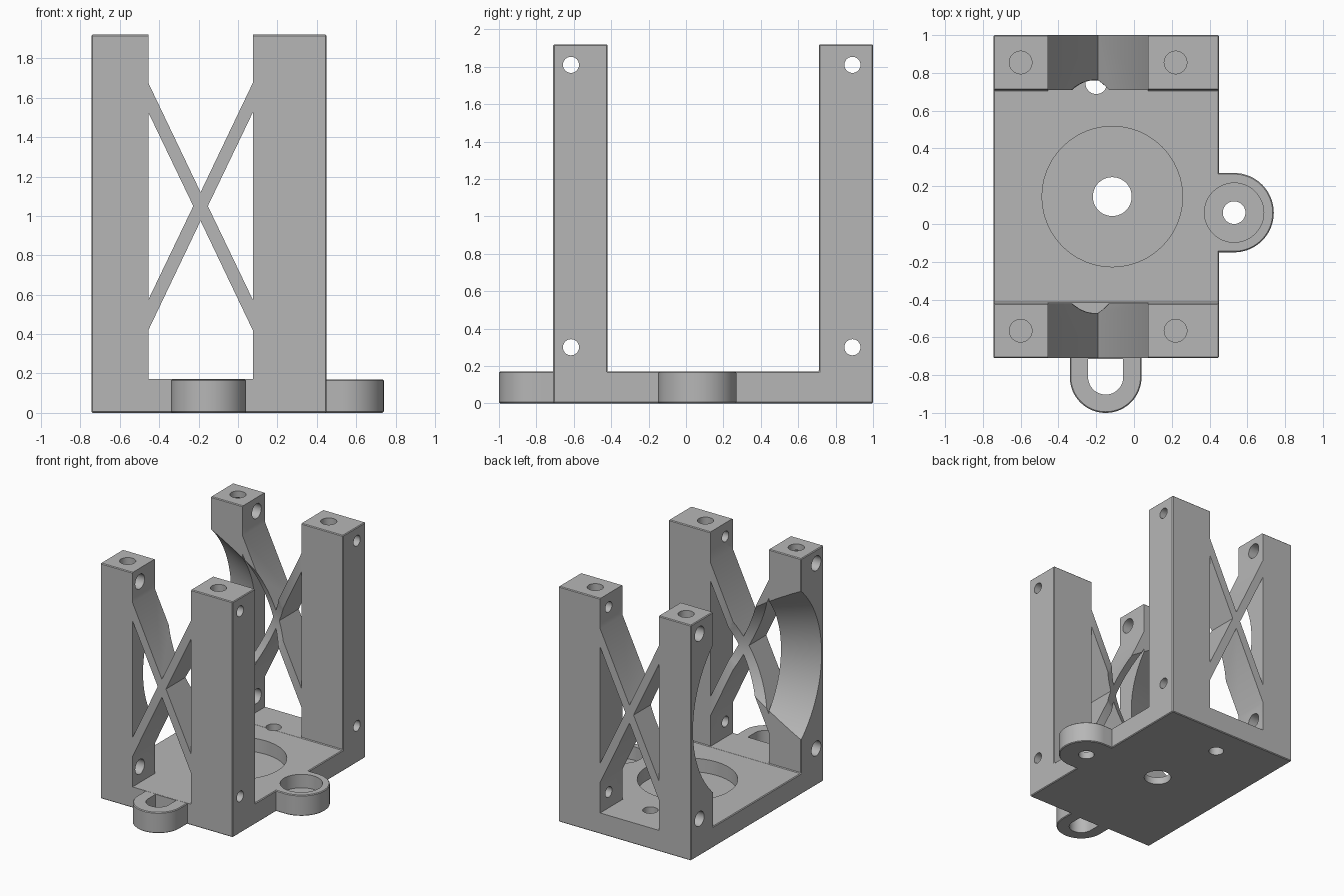
import bpy, math
from mathutils import Vector, Matrix

cube = bpy.data.objects.get("Cube")
if cube:
    bpy.data.objects.remove(cube, do_unlink=True)

grey = bpy.data.materials.new("plain_grey")
grey.use_nodes = True
grey.diffuse_color = (0.47, 0.47, 0.47, 1)
grey.node_tree.nodes["Principled BSDF"].inputs["Base Color"].default_value = grey.diffuse_color

EDGE = 0.006                      # tiny edge chamfer
AXES = {"x": Vector((1, 0, 0)), "y": Vector((0, 1, 0)), "z": Vector((0, 0, 1))}


def prism(name, axis, pts, lo, hi, pts_hi=None):
    """Loft a profile from lo to hi along an axis (pts in the two other axes, in order)."""
    def place(p, h):
        return {"x": (h, *p), "y": (p[0], h, p[1]), "z": (*p, h)}[axis]
    n = len(pts)
    verts = [place(p, lo) for p in pts] + [place(p, hi) for p in (pts_hi or pts)]
    faces = [range(n), range(n, 2 * n)]
    faces += [(i, (i + 1) % n, n + (i + 1) % n, n + i) for i in range(n)]
    mesh = bpy.data.meshes.new(name)
    mesh.from_pydata(verts, [], [tuple(f) for f in faces])
    ob = bpy.data.objects.new(name, mesh)
    bpy.context.collection.objects.link(ob)
    mesh.materials.append(grey)
    bpy.context.view_layer.objects.active = ob
    for o in bpy.context.selected_objects:
        o.select_set(False)
    ob.select_set(True)
    bpy.ops.object.mode_set(mode="EDIT")
    bpy.ops.mesh.select_all(action="SELECT")
    bpy.ops.mesh.normals_make_consistent(inside=False)
    bpy.ops.object.mode_set(mode="OBJECT")
    return ob


def arc(cx, cy, r, start=0, end=360, n=48):
    """Points on an arc; a full turn leaves out the repeated last point."""
    count = n if end - start == 360 else n + 1
    return [(cx + r * math.cos(math.radians(start + (end - start) * i / n)),
             cy + r * math.sin(math.radians(start + (end - start) * i / n)))
            for i in range(count)]


def apply(ob, mod):
    bpy.context.view_layer.objects.active = ob
    bpy.ops.object.modifier_apply(modifier=mod.name)


def chamfer(ob):
    mod = ob.modifiers.new("chamfer", "BEVEL")
    mod.width, mod.segments = EDGE, 1
    mod.limit_method, mod.angle_limit = "ANGLE", math.radians(40)
    apply(ob, mod)


def combine(ob, tool, how="DIFFERENCE"):
    mod = ob.modifiers.new("combine", "BOOLEAN")
    mod.operation, mod.solver, mod.object = how, "EXACT", tool
    apply(ob, mod)
    bpy.data.objects.remove(tool, do_unlink=True)


def drill(ob, axis, u, v, r, lo, hi):
    combine(ob, prism("drill", axis, arc(u, v, r), lo, hi))


# U-shaped body: base plate with a wall at the front and the back
X0, X1, Y0, Y1, FLOOR, TOP = -0.745, 0.45, -0.71, 1.0, 0.17, 1.92
IN0, IN1 = -0.42, 0.71
MID_Y, MID_Z = (IN0 + IN1) / 2, 1.05
body = prism("bracket", "x", [(Y0, 0), (Y1, 0), (Y1, TOP), (IN1, TOP), (IN1, FLOOR),
                              (IN0, FLOOR), (IN0, TOP), (Y0, TOP)], X0, X1)
chamfer(body)

# Windows through both walls, leaving four posts and the crossed braces
L, R = -0.455, 0.075
C = (L + R) / 2
APEX = 0.037
windows = [
    [(L, FLOOR + 0.001), (R, FLOOR + 0.001), (R, 0.42), (C, 0.975), (L, 0.42)],
    [(L, 1.675), (C, 1.12), (R, 1.675), (R, 2.1), (L, 2.1)],
    [(L, 0.575), (C - APEX, MID_Z), (L, 1.525)],
    [(R, 0.575), (C + APEX, MID_Z), (R, 1.525)],
]
for w in windows:
    combine(body, prism("window", "y", w, Y0 - 0.1, Y1 + 0.1))

# Conical opening that narrows inward from the -x side
combine(body, prism("cone", "x", arc(MID_Y, MID_Z, 0.85, n=96), -0.80, 0.1,
                    arc(MID_Y, MID_Z, 0.51, n=96)))

# Side ear with a round end, and front ear with a slot
SX, SY, SR = 0.53, 0.06, 0.21
side_ear = prism("side_ear", "z", arc(SX, SY, SR, -90, 90) +
                 [(0.3, SY + SR), (0.3, SY - SR)], 0, FLOOR)
FX, FY, FR = -0.15, -0.81, 0.19
front_ear = prism("front_ear", "z", arc(FX, FY, FR, 180, 360) +
                  [(FX + FR, -0.6), (FX - FR, -0.6)], 0, FLOOR)
for ear in (side_ear, front_ear):
    chamfer(ear)
    combine(body, ear, "UNION")
combine(body, prism("slot", "z", arc(FX, FY, 0.093, 180, 360) +
                    [(FX + 0.093, Y0 - 0.005), (FX - 0.093, Y0 - 0.005)], -0.1, 0.3))

# Base holes: wide recess with a centre bore, side ear counterbore, small back hole
drill(body, "z", -0.115, MID_Y, 0.372, 0.06, 0.3)
drill(body, "z", -0.115, MID_Y, 0.103, -0.1, 0.3)
drill(body, "z", SX, SY, 0.157, 0.06, 0.3)
drill(body, "z", SX, SY, 0.06, -0.1, 0.3)
drill(body, "z", -0.2, 0.745, 0.057, -0.1, 0.3)

# Post holes: blind in the tops, through the sides (wider on the -x posts)
for y in (-0.565, 0.855):
    for x in (-0.6, 0.22):
        drill(body, "z", x, y, 0.06, TOP - 0.2, TOP + 0.1)
for y in (-0.615, 0.89):
    for z in (0.3, 1.81):
        drill(body, "x", y, z, 0.06, X0 - 0.1, -0.3)
        drill(body, "x", y, z, 0.043, 0, X1 + 0.1)

# Smooth shading on the round surfaces only
for o in bpy.context.selected_objects:
    o.select_set(False)
body.select_set(True)
bpy.context.view_layer.objects.active = body
bpy.ops.object.shade_smooth_by_angle(angle=math.radians(30))
